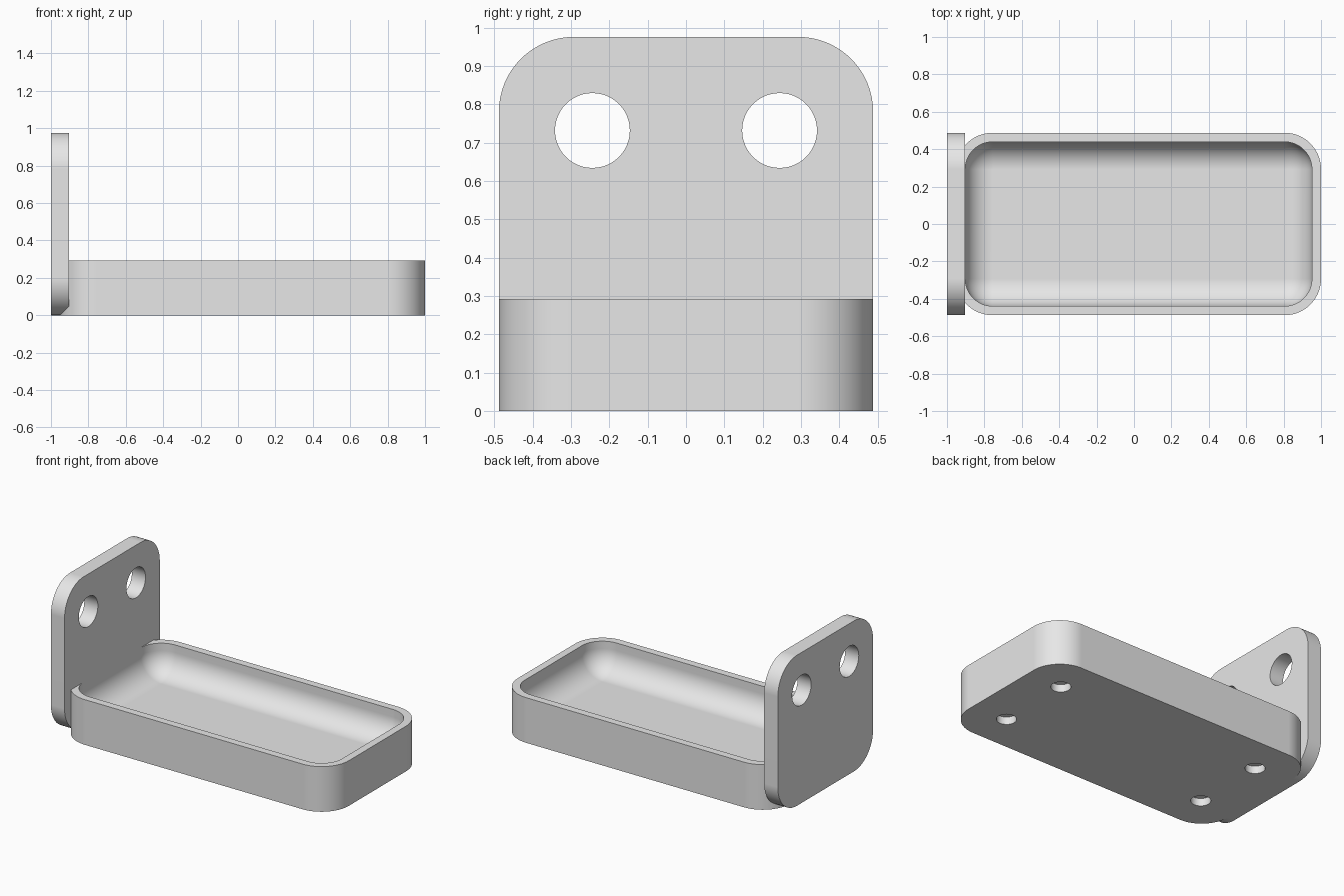
import bpy, bmesh, math
from mathutils import Matrix, Vector

U = 2 / 102.5                      # one design unit
WALL, PLATE = 2.5 * U, 5 * U
WIDTH, HEIGHT, RIM = 50 * U, 50 * U, 15 * U
FLOOR, RADIUS = 5 * U, 10 * U
TRAY_MIN, TRAY_MAX = -1 + WALL, 1.0
TRAY_MID = (TRAY_MIN + TRAY_MAX) / 2
SEG = 16

cube = bpy.data.objects.get("Cube")
if cube:
    bpy.data.objects.remove(cube, do_unlink=True)

grey = bpy.data.materials.new("light_grey")
grey.use_nodes = True
grey.diffuse_color = (0.8, 0.8, 0.8, 1)
grey.node_tree.nodes["Principled BSDF"].inputs["Base Color"].default_value = (0.8, 0.8, 0.8, 1)


def rounded_rect(length, width, radius, inset=0):
    """Outline points, with the corner centres kept in place when inset."""
    points = []
    for corner in range(4):
        sx = 1 if corner in (0, 3) else -1
        sy = 1 if corner < 2 else -1
        for i in range(SEG + 1):
            a = math.pi / 2 * (corner + i / SEG)
            points.append((sx * (length / 2 - radius) + (radius - inset) * math.cos(a),
                           sy * (width / 2 - radius) + (radius - inset) * math.sin(a)))
    return points


def loft(name, layers, matrix):
    """Solid through a stack of (outline, height) layers."""
    bm = bmesh.new()
    rings = [[bm.verts.new((x, y, z)) for x, y in outline] for outline, z in layers]
    for low, high in zip(rings, rings[1:]):
        n = len(low)
        for i in range(n):
            j = (i + 1) % n
            bm.faces.new((low[i], low[j], high[j], high[i]))
    bm.faces.new(rings[0][::-1])
    bm.faces.new(rings[-1])
    bmesh.ops.remove_doubles(bm, verts=bm.verts, dist=1e-5)
    bmesh.ops.recalc_face_normals(bm, faces=bm.faces)
    bm.transform(matrix)
    mesh = bpy.data.meshes.new(name)
    bm.to_mesh(mesh)
    bm.free()
    mesh.materials.append(grey)
    obj = bpy.data.objects.new(name, mesh)
    bpy.context.collection.objects.link(obj)
    return obj


def cylinder(name, radius, depth, location, along_x=False):
    outline = [(radius * math.cos(a), radius * math.sin(a))
               for a in (2 * math.pi * i / 48 for i in range(48))]
    turn = Matrix.Rotation(math.pi / 2, 4, "Y") if along_x else Matrix()
    return loft(name, [(outline, -depth / 2), (outline, depth / 2)],
                Matrix.Translation(Vector(location)) @ turn)


def combine(target, other, operation):
    mod = target.modifiers.new(operation.lower(), "BOOLEAN")
    mod.operation, mod.object, mod.solver = operation, other, "EXACT"
    other.hide_render = True
    bpy.context.view_layer.objects.active = target
    bpy.ops.object.modifier_apply(modifier=mod.name)
    bpy.data.objects.remove(other, do_unlink=True)


# Tray body with rounded upright corners
length = TRAY_MAX - TRAY_MIN
outline = rounded_rect(length, WIDTH, RADIUS)
bracket = loft("tray_bracket", [(outline, 0), (outline, RIM)],
               Matrix.Translation((TRAY_MID, 0, 0)))

# Upright mounting plate
outline = rounded_rect(HEIGHT, WIDTH, RADIUS)
plate = loft("back_plate", [(outline, -PLATE / 2), (outline, PLATE / 2)],
             Matrix.Translation((-1 + PLATE / 2, 0, HEIGHT / 2))
             @ Matrix.Rotation(math.pi / 2, 4, "Y"))
combine(bracket, plate, "UNION")

# Cavity with a rounded foot
r = RADIUS - WALL
inner = (length - 2 * WALL, WIDTH - 2 * WALL, r)
layers = []
for i in range(SEG + 1):
    a = math.pi / 2 * i / SEG
    layers.append((rounded_rect(*inner, inset=r * (1 - math.sin(a))),
                   FLOOR + r * (1 - math.cos(a))))
layers.append((rounded_rect(*inner), RIM + WALL))
combine(bracket, loft("cavity", layers, Matrix.Translation((TRAY_MID, 0, 0))), "DIFFERENCE")

# Plate holes and blind holes under the tray
for sy in (-1, 1):
    y = sy * WIDTH / 4
    combine(bracket, cylinder("plate_hole", 5 * U, 3 * PLATE,
                              (-1 + PLATE / 2, y, HEIGHT * 0.75), True), "DIFFERENCE")
    for sx in (-1, 1):
        combine(bracket, cylinder("foot_hole", 3 * U, 2 * WALL,
                                  (TRAY_MID + sx * 37.5 * U, y, 0)), "DIFFERENCE")

# Smooth rounds, crisp edges
bpy.ops.object.select_all(action="DESELECT")
bracket.select_set(True)
bpy.context.view_layer.objects.active = bracket
bpy.ops.object.shade_smooth_by_angle(angle=math.radians(30))
weighted = bracket.modifiers.new("weighted_normals", "WEIGHTED_NORMAL")
weighted.keep_sharp = True
